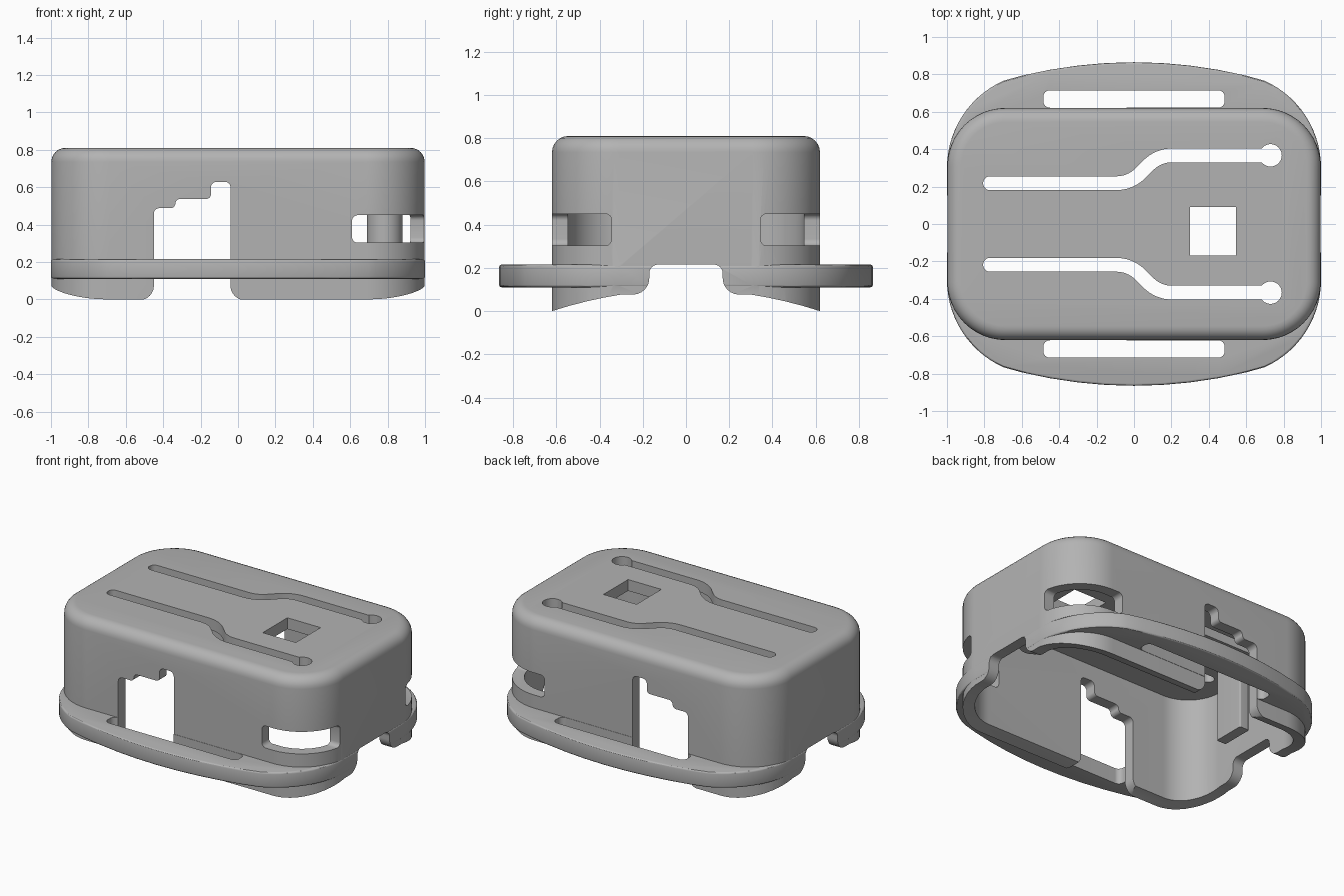
import bpy, bmesh, math
from mathutils import Vector

cube = bpy.data.objects.get("Cube")
if cube:
    bpy.data.objects.remove(cube, do_unlink=True)

grey = bpy.data.materials.new("plain grey")
grey.use_nodes = True
GREY = (0.45, 0.45, 0.45, 1)
grey.diffuse_color = GREY
grey.node_tree.nodes["Principled BSDF"].inputs["Base Color"].default_value = GREY

WALL = 0.075
HALF_Y = 0.62
TOP = 0.81


def fillet(corners, steps=8, closed=True):
    """Round a polyline given as (x, y, radius) corners."""
    out, n = [], len(corners)
    for i, (x, y, r) in enumerate(corners):
        p = Vector((x, y))
        if r == 0 or (not closed and i in (0, n - 1)):
            out.append(p)
            continue
        a = (Vector(corners[i - 1][:2]) - p).normalized()
        b = (Vector(corners[(i + 1) % n][:2]) - p).normalized()
        half = a.angle(b) / 2
        centre = p + (a + b).normalized() * (r / math.sin(half))
        va, vb = p + a * (r / math.tan(half)) - centre, p + b * (r / math.tan(half)) - centre
        for k in range(steps + 1):
            t = k / steps
            out.append(centre + (va.lerp(vb, t)).normalized() * r)
    return out


def rounded_rect(x0, x1, y0, y1, r, steps=8):
    return fillet([(x0, y0, r), (x1, y0, r), (x1, y1, r), (x0, y1, r)], steps)


def stroke(path, w):
    """Outline of a path thickened by w to each side, with a round start."""
    left, right = [], []
    for i, p in enumerate(path):
        d = (path[min(i + 1, len(path) - 1)] - path[max(i - 1, 0)]).normalized()
        nrm = Vector((-d.y, d.x)) * w
        left.append(p + nrm)
        right.append(p - nrm)
    cap = [path[0] + Vector((-math.sin(t), -math.cos(t))) * w
           for t in (math.pi * k / 10 for k in range(1, 10))]
    return left[::-1] + cap[::-1] + right


def prism(name, pts, lo, hi, axis="z", bevel=0, segs=4, top_only=False):
    """Extrude a flat outline along an axis, optionally rounding its rims."""
    place = {"x": lambda p, h: (h, p.x, p.y), "y": lambda p, h: (p.x, h, p.y),
             "z": lambda p, h: (p.x, p.y, h)}[axis]
    bm = bmesh.new()
    base = [bm.verts.new(place(p, lo)) for p in pts]
    face = bm.faces.new(base)
    ext = bmesh.ops.extrude_face_region(bm, geom=[face])
    top = [v for v in ext["geom"] if isinstance(v, bmesh.types.BMVert)]
    shift = Vector(place(Vector((0, 0)), hi)) - Vector(place(Vector((0, 0)), lo))
    bmesh.ops.translate(bm, verts=top, vec=shift)
    bmesh.ops.recalc_face_normals(bm, faces=bm.faces)
    if bevel:
        rims = set(top) if top_only else None
        edges = [e for e in bm.edges if (e.verts[0] in top) == (e.verts[1] in top)
                 and (rims is None or e.verts[0] in rims)]
        bmesh.ops.bevel(bm, geom=edges, offset=bevel, segments=segs,
                        profile=0.5, affect="EDGES")
    mesh = bpy.data.meshes.new(name)
    bm.to_mesh(mesh)
    bm.free()
    mesh.materials.append(grey)
    obj = bpy.data.objects.new(name, mesh)
    bpy.context.collection.objects.link(obj)
    return obj


def combine(target, tool, operation="DIFFERENCE"):
    mod = target.modifiers.new("combine", "BOOLEAN")
    mod.operation, mod.object, mod.solver = operation, tool, "EXACT"
    bpy.context.view_layer.objects.active = target
    bpy.ops.object.modifier_apply(modifier=mod.name)
    bpy.data.objects.remove(tool, do_unlink=True)


# Outer housing with rounded top rim
housing = prism("housing", rounded_rect(-0.998, 0.998, -HALF_Y, HALF_Y, 0.31, 14),
                0, TOP, bevel=0.075, segs=6, top_only=True)

# Strap flange: bowed long sides, round corners, flush at the ends
quarter = [Vector((0.49 + 0.51 * math.cos(t), 0.3 + 0.51 * math.sin(t)))
           for t in (math.radians(66) * k / 14 for k in range(15))]
bow = [Vector((x, 0.865 - x * x / 5)) for x in (0.6, 0.45, 0.3, 0.15)]
side = quarter + bow
upper = side + [Vector((0, 0.865))] + [Vector((-p.x, p.y)) for p in reversed(side)]
flange = prism("flange", upper + [Vector((-p.x, -p.y)) for p in upper],
               0.11, 0.215, bevel=0.012, segs=3)
combine(housing, flange, "UNION")

# Hollow interior, open below
combine(housing, prism("cavity", rounded_rect(-1 + WALL, 1 - WALL, WALL - HALF_Y,
                                              HALF_Y - WALL, 0.235, 14), -0.2, TOP - WALL))

# Arched underside with a notch through both ends
arch = [(y, 0.1 - y * y * 0.26, 0) for y in (0.7, 0.62, 0.54, 0.46, 0.38, 0.3)]
half = [(0.95, -0.3, 0), (0.95, arch[0][1], 0)] + arch + [(0.17, 0.077, 0.075), (0.17, 0.215, 0.04)]
profile = half + [(-y, z, r) for y, z, r in reversed(half)]
combine(housing, prism("underside_cutter", fillet(profile), -1.3, 1.3, "x"))

# Stepped openings in the long walls, flared at the bottom
steps = fillet([(-0.6, -0.2, 0), (-0.6, -0.003, 0), (-0.45, -0.003, 0.075), (-0.45, 0.488, 0.03),
                (-0.335, 0.488, 0.025), (-0.335, 0.537, 0.025), (-0.145, 0.537, 0.025),
                (-0.145, 0.628, 0.03), (-0.04, 0.628, 0.03), (-0.04, -0.003, 0.075),
                (0.1, -0.003, 0), (0.1, -0.2, 0)])
combine(housing, prism("step_cutter", steps, -0.63, 0.63, "y"))

for s in (-1, 1):
    # Strap slot beside each long wall
    ys = sorted((s * 0.622, s * 0.715))
    combine(housing, prism("strap_cutter", rounded_rect(-0.485, 0.485, *ys, 0.035), 0, 0.3))

    # Corner window at the left end
    ys = sorted((s * 0.345, s * 0.8))
    combine(housing, prism("window_cutter", rounded_rect(0.61, 1.2, 0.303, 0.45, 0.03),
                           *ys, "y", bevel=0.028))

    # Bent groove through the top, ending in a round hole
    path = fillet([(-0.77, s * 0.218, 0), (-0.02, s * 0.218, 0.18),
                   (0.13, s * 0.367, 0.18), (0.73, s * 0.367, 0)], closed=False)
    combine(housing, prism("groove_cutter", stroke(path, 0.037), 0.6, 1))
    combine(housing, prism("hole_cutter", rounded_rect(0.67, 0.79, s * 0.367 - 0.06,
                                                       s * 0.367 + 0.06, 0.0599), 0.6, 1))

# Square opening in the top
combine(housing, prism("square_cutter", rounded_rect(0.3, 0.545, -0.168, 0.092, 0), 0.6, 1))

# Interior posts hanging from the ceiling
posts = [prism("round_post", rounded_rect(0.69, 0.88, -0.095, 0.095, 0.0949), 0.29, 0.76),
         prism("flat_post", rounded_rect(-0.815, -0.745, -0.11, 0.11, 0.01), 0.25, 0.76)]

# Smooth curved surfaces, keep crisp edges
for obj in [housing] + posts:
    bpy.ops.object.select_all(action="DESELECT")
    obj.select_set(True)
    bpy.context.view_layer.objects.active = obj
    bpy.ops.object.shade_smooth_by_angle(angle=math.radians(30))
